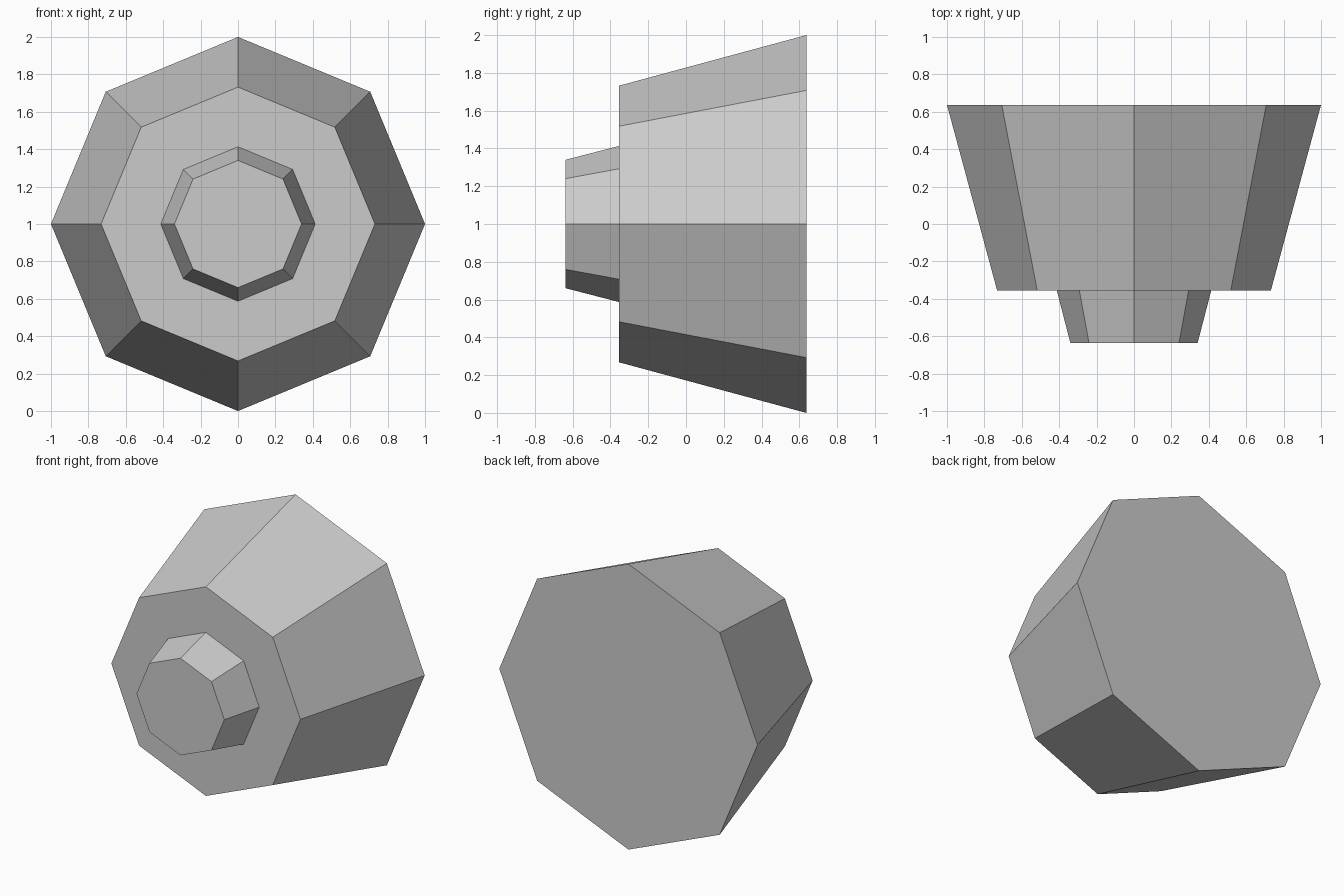
import bpy, bmesh, math

if "Cube" in bpy.data.objects:
    bpy.data.objects.remove(bpy.data.objects["Cube"])

SIDES = 8
CENTRE_Z = 1.0

def lathe_along_y(name, profile):
    """Closed faceted solid from (y, radius) rings, ordered front to back."""
    bm = bmesh.new()
    rings = []
    for y, r in profile:
        rings.append([bm.verts.new((r * math.cos(math.tau * i / SIDES), y,
                                    CENTRE_Z + r * math.sin(math.tau * i / SIDES)))
                      for i in range(SIDES)])
    for a, b in zip(rings, rings[1:]):
        for i in range(SIDES):
            j = (i + 1) % SIDES
            bm.faces.new((a[i], a[j], b[j], b[i]))
    bm.faces.new(rings[0])
    bm.faces.new(rings[-1])
    bmesh.ops.recalc_face_normals(bm, faces=bm.faces)
    mesh = bpy.data.meshes.new(name)
    bm.to_mesh(mesh)
    bm.free()
    obj = bpy.data.objects.new(name, mesh)
    bpy.context.collection.objects.link(obj)
    return obj

# Small front collar, flat shoulder step, then the large flared body
lathe_along_y("stepped_nozzle", [
    (-0.637, 0.34),
    (-0.355, 0.413),
    (-0.355, 0.732),
    (0.637, 1.0),
])
